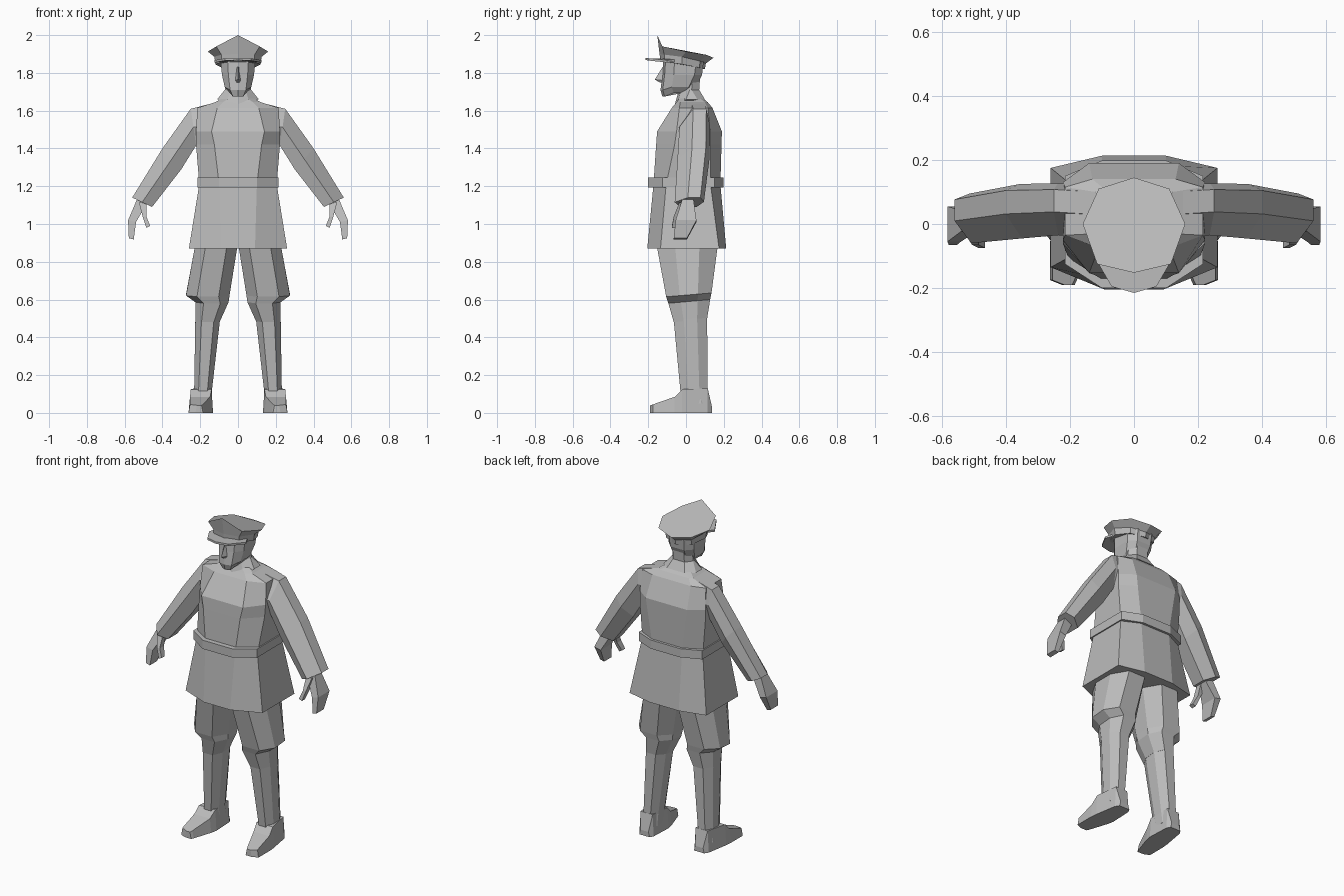
import bpy, bmesh
from mathutils import Vector

grey = bpy.data.materials.new("plain grey")
grey.diffuse_color = (0.5, 0.5, 0.5, 1)


def loft(name, rings, mirror=False):
    """Bridge rings of equal point count, cap both ends, optionally mirror in x."""
    bm = bmesh.new()
    vs = [[bm.verts.new(p) for p in r] for r in rings]
    n = len(vs[0])
    for a, b in zip(vs, vs[1:]):
        for i in range(n):
            j = (i + 1) % n
            bm.faces.new((a[i], a[j], b[j], b[i]))
    bm.faces.new(vs[0][::-1])
    bm.faces.new(vs[-1])
    bmesh.ops.remove_doubles(bm, verts=bm.verts, dist=0.0005)
    bmesh.ops.recalc_face_normals(bm, faces=bm.faces)
    me = bpy.data.meshes.new(name)
    bm.to_mesh(me)
    bm.free()
    me.materials.append(grey)
    ob = bpy.data.objects.new(name, me)
    bpy.context.collection.objects.link(ob)
    if mirror:
        ob.modifiers.new("Mirror", 'MIRROR').use_mirror_merge = False
    return ob


def whole(half):
    """Complete a half ring that starts and ends on the x = 0 plane."""
    return half + [(-x, y, z) for x, y, z in half[-2:0:-1]]


def section(z, fx, fy, sx, sf, sb, bx, by):
    """Body slice: front panel, flat side, back panel."""
    return whole([(0, fy, z), (fx, fy, z), (sx, sf, z), (sx, sb, z), (bx, by, z), (0, by, z)])


# Tunic: flared skirt, waist, chest and sloping shoulders
loft("tunic", [
    section(0.87, 0.09, -0.205, 0.26, -0.135, 0.175, 0.10, 0.213),
    section(1.21, 0.10, -0.172, 0.205, -0.105, 0.13, 0.10, 0.182),
    section(1.42, 0.125, -0.158, 0.222, -0.06, 0.13, 0.13, 0.188),
    section(1.49, 0.14, -0.153, 0.222, -0.05, 0.13, 0.14, 0.19),
    section(1.615, 0.11, -0.075, 0.215, -0.035, 0.115, 0.13, 0.14),
    section(1.645, 0.08, -0.05, 0.12, -0.03, 0.10, 0.10, 0.115),
    section(1.665, 0.05, -0.035, 0.085, -0.01, 0.075, 0.06, 0.09),
])
loft("belt", [section(z, 0.10, -0.2, 0.215, -0.125, 0.15, 0.10, 0.198)
              for z in (1.192, 1.245)])


# Sleeves: each slice runs from an upper edge point to a lower edge point
def sleeve(tx, tz, bx, bz, yf, yb):
    w = yb - yf
    spots = [(0, yf + .45 * w), (0, yb - .12 * w), (.45, yb),
             (1, yb - .25 * w), (1, yf + .2 * w), (.5, yf)]
    return [(tx + (bx - tx) * t, y, tz + (bz - tz) * t) for t, y in spots]


loft("sleeves", [
    sleeve(0.12, 1.643, 0.15, 1.38, -0.045, 0.12),
    sleeve(0.25, 1.61, 0.222, 1.415, -0.035, 0.127),
    sleeve(0.40, 1.40, 0.30, 1.29, -0.045, 0.125),
    sleeve(0.56, 1.14, 0.455, 1.09, -0.06, 0.095),
], True)


# Hands: slices given by outer and inner edge
def slab(ox, oz, ix, iz, yf, yb):
    return [(ox, yf, oz), (ox, yb, oz), (ix, yb, iz), (ix, yf, iz)]


loft("hands", [
    slab(0.535, 1.13, 0.485, 1.105, -0.02, 0.04),
    slab(0.582, 1.02, 0.54, 1.01, -0.055, 0.055),
    slab(0.578, 0.925, 0.552, 0.918, -0.065, 0.005),
], True)
loft("thumbs", [
    slab(0.525, 1.115, 0.485, 1.11, -0.035, 0.0),
    slab(0.505, 1.04, 0.485, 1.04, -0.065, -0.025),
    slab(0.485, 0.98, 0.465, 0.99, -0.075, -0.045),
], True)


# Legs: eight-sided slices from inner to outer x, with tilted height front to back
def leg(z, xi, xo, yf, yb, dz=0.0):
    w, d = xo - xi, yb - yf
    pts = [(.25, 0), (.75, 0), (1, .3), (1, .7), (.75, 1), (.25, 1), (0, .7), (0, .3)]
    return [(xi + w * a, yf + d * b, z + dz * b) for a, b in pts]


loft("breeches", [
    leg(0.92, 0.0, 0.215, -0.155, 0.168),
    leg(0.87, 0.005, 0.23, -0.152, 0.166),
    leg(0.615, 0.045, 0.275, -0.105, 0.135, 0.02),
    leg(0.58, 0.05, 0.226, -0.093, 0.128, 0.02),
    leg(0.48, 0.095, 0.226, -0.065, 0.112, 0.02),
], True)
loft("boot_shafts", [
    leg(0.49, 0.095, 0.226, -0.065, 0.112, 0.015),
    leg(0.12, 0.138, 0.232, -0.03, 0.114),
    leg(0.05, 0.138, 0.24, -0.02, 0.125),
], True)


# Feet: slices across y, toes turned outward
def foot(y, xi, xo, top):
    return [(xi, y, 0), (xo, y, 0), (xo - .008, y, top), (xi + .008, y, top)]


loft("boot_feet", [
    foot(0.138, 0.15, 0.22, 0.03),
    foot(0.115, 0.138, 0.235, 0.13),
    foot(-0.02, 0.132, 0.258, 0.125),
    foot(-0.06, 0.14, 0.262, 0.085),
    foot(-0.175, 0.178, 0.262, 0.045),
    foot(-0.19, 0.185, 0.225, 0.04),
], True)


# Neck and head
def skull(z, yf, yb, w, jaw=0.0):
    return whole([(0, yf, z), (w * .6, yf + .012, z), (w, yf + .06, z + jaw),
                  (w, yb - .04, z + jaw), (w * .55, yb, z + jaw), (0, yb, z + jaw)])


loft("neck", [skull(1.63, -0.06, 0.10, 0.11, 0.03), skull(1.70, -0.04, 0.07, 0.07, 0.01),
              skull(1.78, -0.03, 0.075, 0.065)])
loft("head", [
    skull(1.675, -0.125, 0.03, 0.045, 0.02),
    skull(1.71, -0.135, 0.055, 0.07, 0.015),
    skull(1.79, -0.125, 0.085, 0.085),
    skull(1.87, -0.12, 0.095, 0.092),
])
loft("nose", [
    [(0, -0.125, 1.83), (0.006, -0.12, 1.83), (-0.006, -0.12, 1.83)],
    [(0, -0.165, 1.765), (0.016, -0.12, 1.76), (-0.016, -0.12, 1.76)],
    [(0, -0.14, 1.75), (0.012, -0.12, 1.75), (-0.012, -0.12, 1.75)],
])

# Peaked cap: band, overhanging crown and visor
loft("cap", [
    whole([(0, -.135, 1.86), (.085, -.11, 1.858), (.12, -.02, 1.845),
           (.085, .07, 1.828), (0, .10, 1.82)]),
    whole([(0, -.14, 1.90), (.088, -.115, 1.897), (.125, -.02, 1.885),
           (.088, .075, 1.862), (0, .105, 1.85)]),
    whole([(0, -.152, 2.0), (.115, -.125, 1.94), (.16, 0, 1.913),
           (.11, .11, 1.895), (0, .145, 1.88)]),
])
visor = [(0, -.215, 1.868), (.07, -.195, 1.865), (.125, -.10, 1.855), (.1, -.05, 1.86), (0, -.05, 1.865)]
loft("visor", [whole([(x, y, z + h) for x, y, z in visor]) for h in (0, 0.012)])
